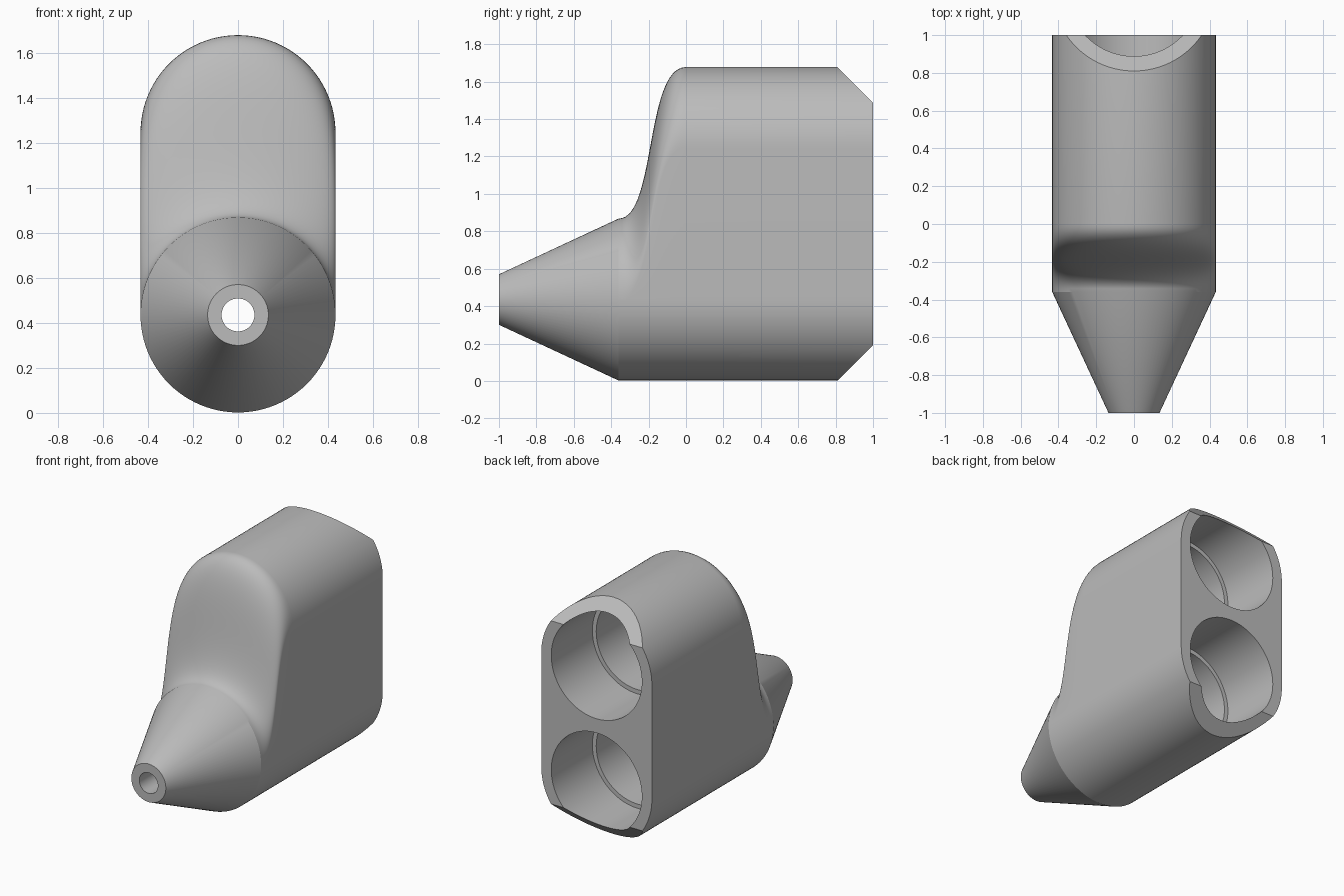
import bpy, bmesh, math
from mathutils import Vector, geometry

if "Cube" in bpy.data.objects:
    bpy.data.objects.remove(bpy.data.objects["Cube"], do_unlink=True)

RADIUS = 0.433       # half width of the body
LOW, HIGH = 0.435, 1.245   # heights of the two bore axes
HALF = 48            # segments per half circle

grey = bpy.data.materials.new("plain_grey")
grey.use_nodes = True
colour = (0.5, 0.5, 0.5, 1)
grey.diffuse_color = colour
grey.node_tree.nodes["Principled BSDF"].inputs["Base Color"].default_value = colour


def loft(name, sections, chamfers=()):
    """Loft capsule sections (y, radius, lower centre, upper centre) along y."""
    bm = bmesh.new()
    rings = []
    for y, r, low, high in sections:
        ring = []
        for start, z in ((0, high), (math.pi, low)):
            for i in range(HALF + 1):
                a = start + math.pi * i / HALF
                ring.append(bm.verts.new((r * math.cos(a), y, z + r * math.sin(a))))
        rings.append(ring)
    for a, b in zip(rings, rings[1:]):
        for i in range(len(a)):
            j = (i + 1) % len(a)
            bm.faces.new((a[i], a[j], b[j], b[i]))
    bm.faces.new(rings[0])
    bm.faces.new(rings[-1])
    bmesh.ops.remove_doubles(bm, verts=bm.verts, dist=1e-5)
    # Slice the slanted ends and close them
    for point, normal in chamfers:
        bmesh.ops.bisect_plane(bm, geom=bm.verts[:] + bm.edges[:] + bm.faces[:],
                               plane_co=point, plane_no=normal, clear_outer=True)
        bmesh.ops.holes_fill(bm, edges=[e for e in bm.edges if e.is_boundary])
    bmesh.ops.recalc_face_normals(bm, faces=bm.faces)
    mesh = bpy.data.meshes.new(name)
    bm.to_mesh(mesh)
    bm.free()
    mesh.materials.append(grey)
    obj = bpy.data.objects.new(name, mesh)
    bpy.context.collection.objects.link(obj)
    return obj


# Outer body: cone nose, swept shoulder, straight capsule block
shoulder = geometry.interpolate_bezier(
    Vector((-0.36, LOW)), Vector((-0.16, LOW)),
    Vector((-0.22, HIGH)), Vector((0, HIGH)), 32)
sections = [(-1, 0.135, LOW, LOW)]
sections += [(p.x, RADIUS, LOW, p.y) for p in shoulder]
sections += [(1, RADIUS, LOW, HIGH)]
body = loft("double_bore_body", sections, chamfers=(
    ((0, 0.81, HIGH + RADIUS), (0, 1, 1)),
    ((0, 0.81, LOW - RADIUS), (0, 1, -1))))

# Stepped bores: the lower one runs out through the nose, the upper one is blind
mouth = [(1.1, 0.355), (0.54, 0.355), (0.54, 0.325)]
bores = {
    "lower_bore_cutter": (LOW, mouth + [(-0.3, 0.325), (-0.84, 0.073), (-1.1, 0.073)]),
    "upper_bore_cutter": (HIGH, mouth + [(0.0, 0.325)]),
}
bpy.context.view_layer.objects.active = body
for name, (z, profile) in bores.items():
    cutter = loft(name, [(y, r, z, z) for y, r in profile])
    mod = body.modifiers.new(name, "BOOLEAN")
    mod.operation = "DIFFERENCE"
    mod.solver = "EXACT"
    mod.object = cutter
    bpy.ops.object.modifier_apply(modifier=mod.name)
    bpy.data.objects.remove(cutter, do_unlink=True)

# Smooth curved walls, keep rims and creases sharp
bpy.ops.object.select_all(action="DESELECT")
body.select_set(True)
bpy.ops.object.shade_smooth_by_angle(angle=math.radians(20))
